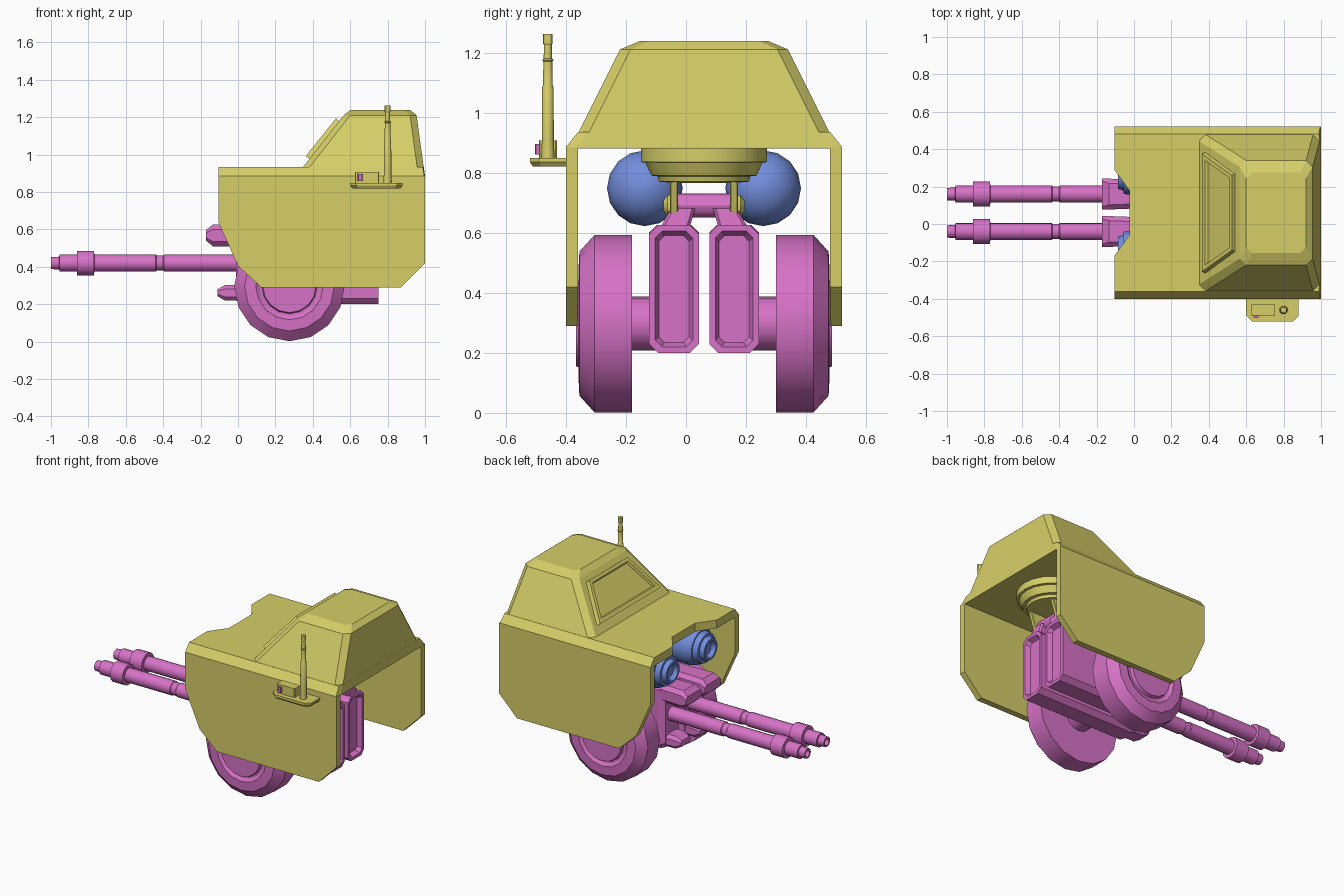
import bpy, bmesh
from math import sin, cos, tau, radians, sqrt

CY = 0.06  # centre line of the body (the aerial bracket shifts it off y = 0)


def material(name, rgb):
    m = bpy.data.materials.new(name)
    m.diffuse_color = (*rgb, 1)
    return m


YELLOW = material("hull_yellow", (0.67, 0.62, 0.14))
PINK = material("gun_pink", (0.68, 0.17, 0.57))
BLUE = material("pod_blue", (0.17, 0.27, 0.72))


def loft(name, loops, mat, smooth=False):
    """Skin equal-length point loops and cap both ends."""
    bm = bmesh.new()
    rings = [[bm.verts.new(p) for p in loop] for loop in loops]
    n = len(rings[0])
    for a, b in zip(rings, rings[1:]):
        for i in range(n):
            j = (i + 1) % n
            bm.faces.new((a[i], a[j], b[j], b[i]))
    bm.faces.new(rings[0][::-1])
    bm.faces.new(rings[-1])
    bmesh.ops.recalc_face_normals(bm, faces=bm.faces)
    me = bpy.data.meshes.new(name)
    bm.to_mesh(me)
    bm.free()
    me.materials.append(mat)
    ob = bpy.data.objects.new(name, me)
    bpy.context.collection.objects.link(ob)
    if smooth:
        bpy.ops.object.select_all(action='DESELECT')
        bpy.context.view_layer.objects.active = ob
        ob.select_set(True)
        bpy.ops.object.shade_smooth_by_angle(angle=radians(30))
    return ob


def turn(name, axis, centre, profile, mat, n=16):
    """Turned part: profile is (position along axis, radius)."""
    a, b = centre
    loops = []
    for t, r in profile:
        ring = [(a + r * cos(tau * i / n), b + r * sin(tau * i / n)) for i in range(n)]
        loops.append([{'x': (t, u, v), 'y': (u, t, v), 'z': (u, v, t)}[axis] for u, v in ring])
    return loft(name, loops, mat, True)


def octagon(u0, u1, v0, v1, c):
    return [(u0 + c, v0), (u1 - c, v0), (u1, v0 + c), (u1, v1 - c),
            (u1 - c, v1), (u0 + c, v1), (u0, v1 - c), (u0, v0 + c)]


def section(x, y, w, z0, z1, c):
    return [(x, u, v) for u, v in octagon(y - w / 2, y + w / 2, z0, z1, c)]


def level(z, x0, x1, y0, y1, c):
    return [(u, v, z) for u, v in octagon(x0, x1, y0, y1, c)]


# Side skirts
skirt = [(-0.105, 0.885), (-0.105, 0.64), (0, 0.405), (0.125, 0.29),
         (0.87, 0.29), (1, 0.42), (1, 0.885)]
for side in (-1, 1):
    loft("side_skirt", [[(x, CY + side * d, z) for x, z in skirt] for d in (0.42, 0.46)], YELLOW)


# Deck with front notch and sloped long edges
def deck(z, half, rear):
    pts = [(-0.105, half), (-0.105, 0.23), (-0.025, 0.12)]
    pts = [(x, CY - h) for x, h in pts] + [(x, CY + h) for x, h in pts[::-1]]
    pts += [(rear - 0.005, CY + half), (rear, CY + half - 0.035),
            (rear, CY - half + 0.035), (rear - 0.005, CY - half)]
    return [(x, y, z) for x, y in pts]


loft("deck", [deck(0.88, 0.46, 1), deck(0.885, 0.46, 1), deck(0.935, 0.42, 0.993)], YELLOW)

# Cabin
loft("cabin", [level(0.93, 0.345, 0.993, CY - 0.42, CY + 0.42, 0.035),
               level(1.21, 0.565, 0.955, CY - 0.28, CY + 0.28, 0.035),
               level(1.238, 0.6, 0.92, CY - 0.215, CY + 0.215, 0.03)], YELLOW)


# Window frame on the sloped cabin front
def window(t0, t1, w0, w1, lift):
    nx, nz = -0.78 * lift, 0.625 * lift
    return [(0.345 + 0.22 * t + nx, CY + w, 0.935 + 0.275 * t + nz)
            for t, w in ((t0, -w0), (t0, w0), (t1, w1), (t1, -w1))]


loft("window_frame", [window(0.16, 0.89, 0.325, 0.21, -0.01),
                      window(0.16, 0.89, 0.315, 0.2, 0.022),
                      window(0.23, 0.83, 0.28, 0.185, 0.022),
                      window(0.25, 0.81, 0.27, 0.18, 0.007)], YELLOW)

# Turret ring under the deck, with hanger plates, knobs and pivot
MX = 0.68
turn("turret_ring", 'z', (MX, CY),
     [(0.89, 0.21), (0.835, 0.21), (0.833, 0.195), (0.79, 0.175), (0.788, 0.155),
      (0.77, 0.15), (0.766, 0.1)], YELLOW, 20)
turn("pivot_axle", 'y', (MX, 0.69), [(-0.03, 0.04), (0.15, 0.04)], PINK, 12)
for side in (-1, 1):
    y = CY + side * 0.1
    loft("hanger_plate", [level(0.635, MX - 0.04, MX + 0.04, y - 0.013, y + 0.013, 0.003),
                          level(0.69, MX - 0.06, MX + 0.06, y - 0.013, y + 0.013, 0.003),
                          level(0.78, MX - 0.09, MX + 0.09, y - 0.013, y + 0.013, 0.003)], YELLOW)
    turn("pivot_knob", 'y', (MX, 0.69), [(y - 0.035, 0.018), (y - 0.022, 0.035),
                                         (y + 0.022, 0.035), (y + 0.035, 0.018)], YELLOW, 12)

# Twin guns
for side in (-1, 1):
    y = CY + side * 0.1
    loft("gun_body", [section(-0.01, y, 0.14, 0.22, 0.605, 0.03),
                      section(0.03, y, 0.165, 0.2, 0.625, 0.03),
                      section(0.75, y, 0.165, 0.2, 0.625, 0.03),
                      section(0.75, y, 0.125, 0.22, 0.605, 0.022),
                      section(0.72, y, 0.1, 0.235, 0.59, 0.018)], PINK)
    loft("upper_nose", [section(-0.17, y, 0.165, 0.54, 0.597, 0.015),
                        section(-0.135, y, 0.165, 0.51, 0.625, 0.025),
                        section(0.06, y, 0.15, 0.51, 0.625, 0.025)], PINK)
    loft("lower_nose", [section(-0.11, y, 0.1, 0.243, 0.28, 0.012),
                        section(-0.07, y, 0.13, 0.22, 0.302, 0.02),
                        section(0.05, y, 0.13, 0.22, 0.302, 0.02)], PINK)
    loft("gun_lug", [level(0.61, 0.57, 0.74, y - 0.05, y + 0.05, 0.01),
                     level(0.68, 0.63, 0.73, y - side * 0.03 - 0.04, y - side * 0.03 + 0.04, 0.01)], PINK)
    turn("barrel", 'x', (y, 0.42),
         [(-0.9, 0.02), (-1, 0.022), (-1, 0.033), (-0.956, 0.035), (-0.955, 0.046),
          (-0.862, 0.046), (-0.86, 0.067), (-0.77, 0.067), (-0.768, 0.046), (-0.44, 0.046),
          (-0.435, 0.041), (-0.4, 0.041), (-0.395, 0.046), (0.02, 0.046)], PINK, 14)

    # Drum wheel outside each gun
    c = CY + side * 0.24
    turn("drum_wheel", 'y', (0.275, 0.297),
         [(c, 0.295), (c + side * 0.125, 0.295), (c + side * 0.175, 0.24),
          (c + side * 0.178, 0.18), (c + side * 0.165, 0.16),
          (c + side * 0.165, 0.148), (c + side * 0.187, 0.142)], PINK, 16)
    turn("drum_axle", 'y', (0.275, 0.297), [(y, 0.09), (c + side * 0.02, 0.09)], PINK)

    # Rounded pod with stepped nose
    dome = [(0.4 + 0.125 * sin(a * tau / 24), 0.126 * cos(a * tau / 24)) for a in range(6)]
    turn("pod", 'x', (CY + side * 0.197, 0.748),
         [(-0.06, 0.04), (-0.085, 0.055), (-0.085, 0.07), (-0.055, 0.078), (-0.055, 0.095),
          (-0.02, 0.102), (-0.02, 0.112), (0.03, 0.126)] + dome + [(0.525, 0.008)], BLUE, 16)

# Aerial bracket, junction box and aerial
plate = [(0.6, -0.395), (0.6, -0.49), (0.63, -0.52), (0.85, -0.52), (0.88, -0.49), (0.88, -0.395)]
loft("aerial_bracket", [[(0.74 + (x - 0.74) * s, -0.395 + (y + 0.395) * s, z) for x, y in plate]
                        for z, s in ((0.82, 0.92), (0.835, 1), (0.848, 1))], YELLOW)
loft("junction_box", [level(0.845, 0.625, 0.755, -0.49, -0.43, 0.004),
                      level(0.907, 0.625, 0.755, -0.49, -0.43, 0.004)], YELLOW)
loft("box_switch", [level(0.86, 0.64, 0.665, -0.502, -0.485, 0.003),
                    level(0.895, 0.64, 0.665, -0.502, -0.485, 0.003)], PINK)
turn("aerial", 'z', (0.8, -0.46),
     [(0.84, 0.023), (0.905, 0.02), (1.085, 0.019), (1.09, 0.016), (1.17, 0.015), (1.175, 0.019),
      (1.18, 0.014), (1.225, 0.013), (1.23, 0.016), (1.262, 0.016)], YELLOW, 12)
